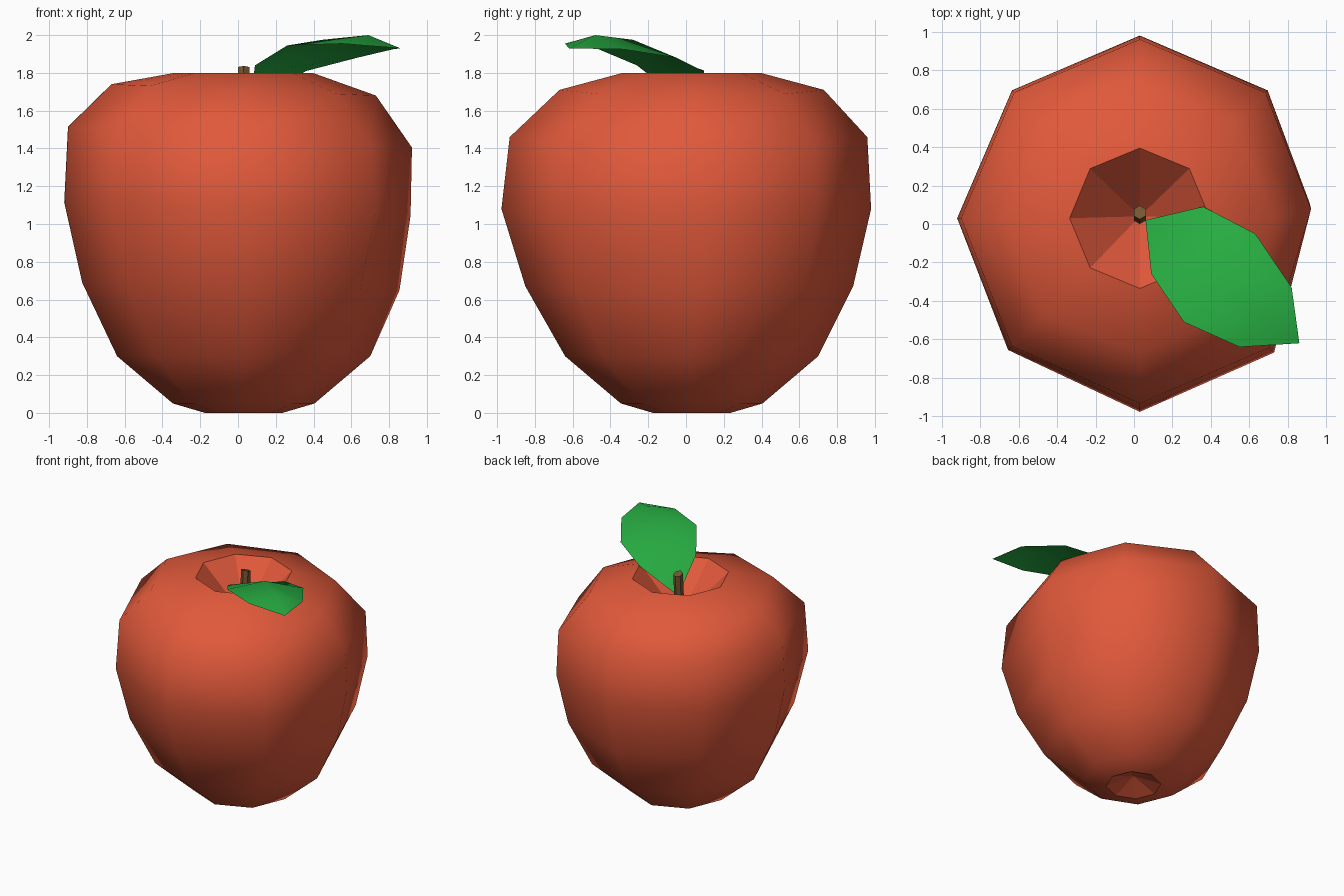
import bpy, bmesh, math
from mathutils import Vector

if "Cube" in bpy.data.objects:
    bpy.data.objects.remove(bpy.data.objects["Cube"])


def material(name, rgb):
    m = bpy.data.materials.new(name)
    m.diffuse_color = (*rgb, 1)
    m.use_nodes = True
    m.node_tree.nodes["Principled BSDF"].inputs["Base Color"].default_value = m.diffuse_color
    return m


def finish(bm, name, mat):
    me = bpy.data.meshes.new(name)
    bm.to_mesh(me)
    bm.free()
    me.materials.append(mat)
    ob = bpy.data.objects.new(name, me)
    bpy.context.collection.objects.link(ob)
    return ob


def bridge(bm, a, b):
    n = len(a)
    return [bm.faces.new((a[i], a[(i + 1) % n], b[(i + 1) % n], b[i])) for i in range(n)]


red = material("apple red", (0.75, 0.10, 0.043))
green = material("leaf green", (0.02, 0.41, 0.053))
brown = material("stem brown", (0.19, 0.095, 0.032))

# Apple body: eight-sided lathe, slightly uneven around the widest rings
# radius, height, unevenness, sideways tilt
rings = [(0.205, 0.0, 0, 0), (0.375, 0.05, 0, 0), (0.67, 0.30, 0, 0),
         (0.855, 0.67, 0.5, 0.02), (0.95, 1.08, 1, 0.035), (0.93, 1.46, 0.6, 0.055),
         (0.70, 1.71, 0, 0.03), (0.365, 1.80, 0, 0)]
uneven = [-0.07, -0.01, 0, -0.01, 0, 0.02, 0.06, 0.04]
cx, cy = 0.03, 0.03
bm = bmesh.new()
loops = []
for r, z, w, tilt in rings:
    loop = []
    for k in range(8):
        a = k * math.pi / 4
        rr = r * (1 + w * uneven[k])
        # the east corner sits a little further back
        dy = 0.08 * w if k == 0 else 0
        loop.append(bm.verts.new((cx + rr * math.cos(a), cy + rr * math.sin(a) + dy,
                                  z - tilt * math.cos(a))))
    loops.append(loop)
for a, b in zip(loops, loops[1:]):
    for f in bridge(bm, a, b):
        f.smooth = True
# Stem hollow and bottom dimple
top = bm.verts.new((cx, cy + 0.01, 1.45))
bottom = bm.verts.new((cx, cy, 0.08))
for k in range(8):
    j = (k + 1) % 8
    bm.faces.new((loops[-1][k], loops[-1][j], top))
    bm.faces.new((loops[0][j], loops[0][k], bottom))
for loop in (loops[0], loops[-1]):
    for k in range(8):
        bm.edges.get((loop[k], loop[(k + 1) % 8])).smooth = False
bmesh.ops.recalc_face_normals(bm, faces=bm.faces)
finish(bm, "apple_body", red)

# Stem: short leaning hexagonal rod
bm = bmesh.new()
ends = []
for y, z in ((0.035, 1.44), (0.06, 1.825)):
    ends.append([bm.verts.new((0.03 + 0.036 * math.sin(k * math.pi / 3),
                               y + 0.036 * math.cos(k * math.pi / 3),
                               z - 0.012 * math.cos(k * math.pi / 3))) for k in range(6)])
bridge(bm, *ends)
for e in ends:
    bm.faces.new(e)
bmesh.ops.recalc_face_normals(bm, faces=bm.faces)
finish(bm, "stem", brown)

# Leaf: sheet with a midrib and two edges, rising from the hollow
left = [(0.36, 0.09, 1.81), (0.63, -0.05, 1.88), (0.82, -0.33, 1.925)]
mid = [(0.22, -0.085, 1.82), (0.445, -0.28, 1.975), (0.69, -0.48, 2.0)]
right = [(0.09, -0.26, 1.84), (0.26, -0.51, 1.945), (0.55, -0.64, 1.955)]
bm = bmesh.new()
L, M, R = ([bm.verts.new(p) for p in row] for row in (left, mid, right))
base = bm.verts.new((0.06, 0.02, 1.62))
tip = bm.verts.new((0.86, -0.62, 1.93))
for a, b in ((M, L), (R, M)):
    bm.faces.new((base, a[0], b[0]))
    bm.faces.new((a[2], tip, b[2]))
    for i in range(2):
        bm.faces.new((a[i], a[i + 1], b[i + 1], b[i]))
for f in bm.faces:
    f.smooth = True
bm.normal_update()
finish(bm, "leaf", green)
